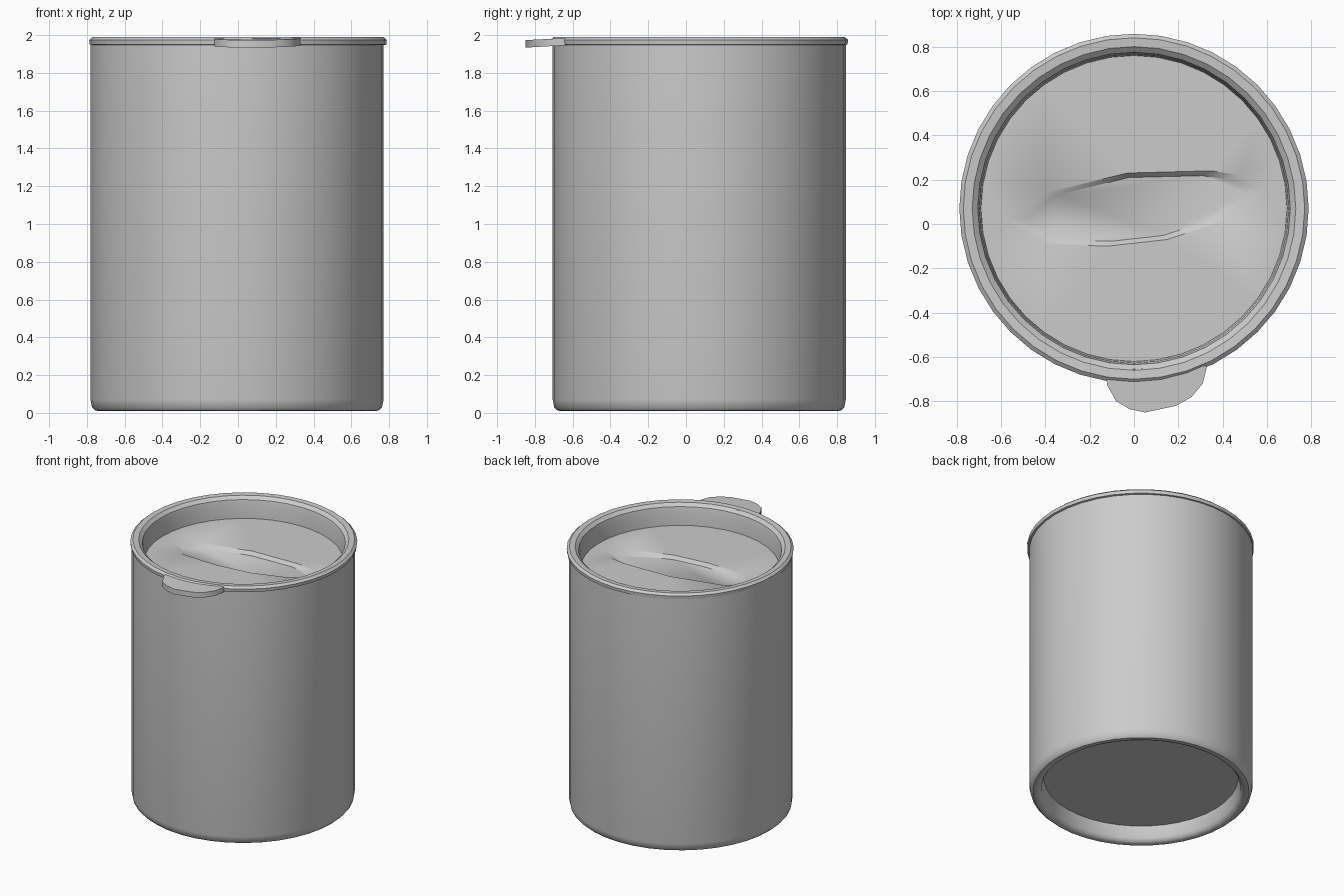
import bpy, bmesh, math
from mathutils import Vector

cube = bpy.data.objects.get("Cube")
if cube:
    bpy.data.objects.remove(cube, do_unlink=True)

SIDES = 40
CENTRE_Y = 0.07

grey = bpy.data.materials.new("light_grey")
grey.use_nodes = True
colour = (0.6, 0.6, 0.6, 1)
grey.diffuse_color = colour
grey.node_tree.nodes["Principled BSDF"].inputs["Base Color"].default_value = colour


def ring(bm, radius, z, centre_x):
    turn = math.tau / SIDES
    return [bm.verts.new((centre_x + radius * math.cos(i * turn),
                          CENTRE_Y + radius * math.sin(i * turn), z))
            for i in range(SIDES)]


def bridge(bm, low, high):
    n = len(low)
    for i in range(n):
        j = (i + 1) % n
        bm.faces.new((low[i], low[j], high[j], high[i]))


def lathe(bm, profile, centre_x=0):
    rings = [ring(bm, r, z, centre_x) for r, z in profile]
    for low, high in zip(rings, rings[1:]):
        bridge(bm, low, high)
    return rings


def finish(bm, name):
    mesh = bpy.data.meshes.new(name)
    bm.to_mesh(mesh)
    bm.free()
    obj = bpy.data.objects.new(name, mesh)
    bpy.context.collection.objects.link(obj)
    mesh.materials.append(grey)
    bpy.ops.object.select_all(action="DESELECT")
    obj.select_set(True)
    bpy.context.view_layer.objects.active = obj
    bpy.ops.object.shade_smooth_by_angle(angle=math.radians(35))


# Canister wall with a rounded foot and a deep recessed underside
bm = bmesh.new()
rings = lathe(bm, [(0.675, 0.125), (0.69, 0.04), (0.705, 0.018), (0.725, 0.01),
                   (0.75, 0.012), (0.768, 0.03), (0.776, 0.07), (0.776, 1.955)],
              centre_x=-0.005)
bm.faces.new(list(reversed(rings[0])))
finish(bm, "canister_body")

# Lid: rim, sunken wall, and a floor with a shallow lens-shaped finger groove
bm = bmesh.new()
rings = lathe(bm, [(0.765, 1.945), (0.785, 1.95), (0.788, 1.975), (0.77, 1.99),
                   (0.73, 1.987), (0.705, 1.965), (0.697, 1.93), (0.69, 1.828)])
lens = [(-0.57, 0.02), (-0.42, -0.09), (-0.12, -0.10), (0.15, -0.07), (0.42, 0.02),
        (0.58, 0.15), (0.48, 0.22), (0.35, 0.24), (-0.03, 0.23), (-0.40, 0.14)]
middle = Vector((0.02, 0.07))
top = [bm.verts.new((x, y, 1.828)) for x, y in lens]
low = []
for point in lens:
    p = middle + (Vector(point) - middle) * 0.87
    low.append(bm.verts.new((p.x, p.y, 1.803)))
bridge(bm, top, low)
bm.faces.new(low)
edges = [bm.edges.get((loop[i - 1], loop[i]))
         for loop in (rings[-1], top) for i in range(len(loop))]
fill = bmesh.ops.triangle_fill(bm, use_beauty=True, edges=edges, normal=(0, 0, 1))
for face in fill["geom"]:
    if isinstance(face, bmesh.types.BMFace):
        face.normal_update()
        if face.normal.z < 0:
            face.normal_flip()
finish(bm, "recessed_lid")

# Pull tab at the front of the rim
bm = bmesh.new()
outline = [(-0.13, -0.66), (-0.12, -0.73), (-0.08, -0.80), (-0.02, -0.835),
           (0.05, -0.85), (0.19, -0.82), (0.26, -0.78), (0.31, -0.72), (0.33, -0.64)]
upper = [bm.verts.new((x, y, 1.983 + 0.05 * (y + 0.66))) for x, y in outline]
under = [bm.verts.new((x, y, 1.945 + 0.06 * (y + 0.66))) for x, y in outline]
bridge(bm, under, upper)
bm.faces.new(upper)
bm.faces.new(list(reversed(under)))
bmesh.ops.recalc_face_normals(bm, faces=bm.faces[:])
finish(bm, "pull_tab")
